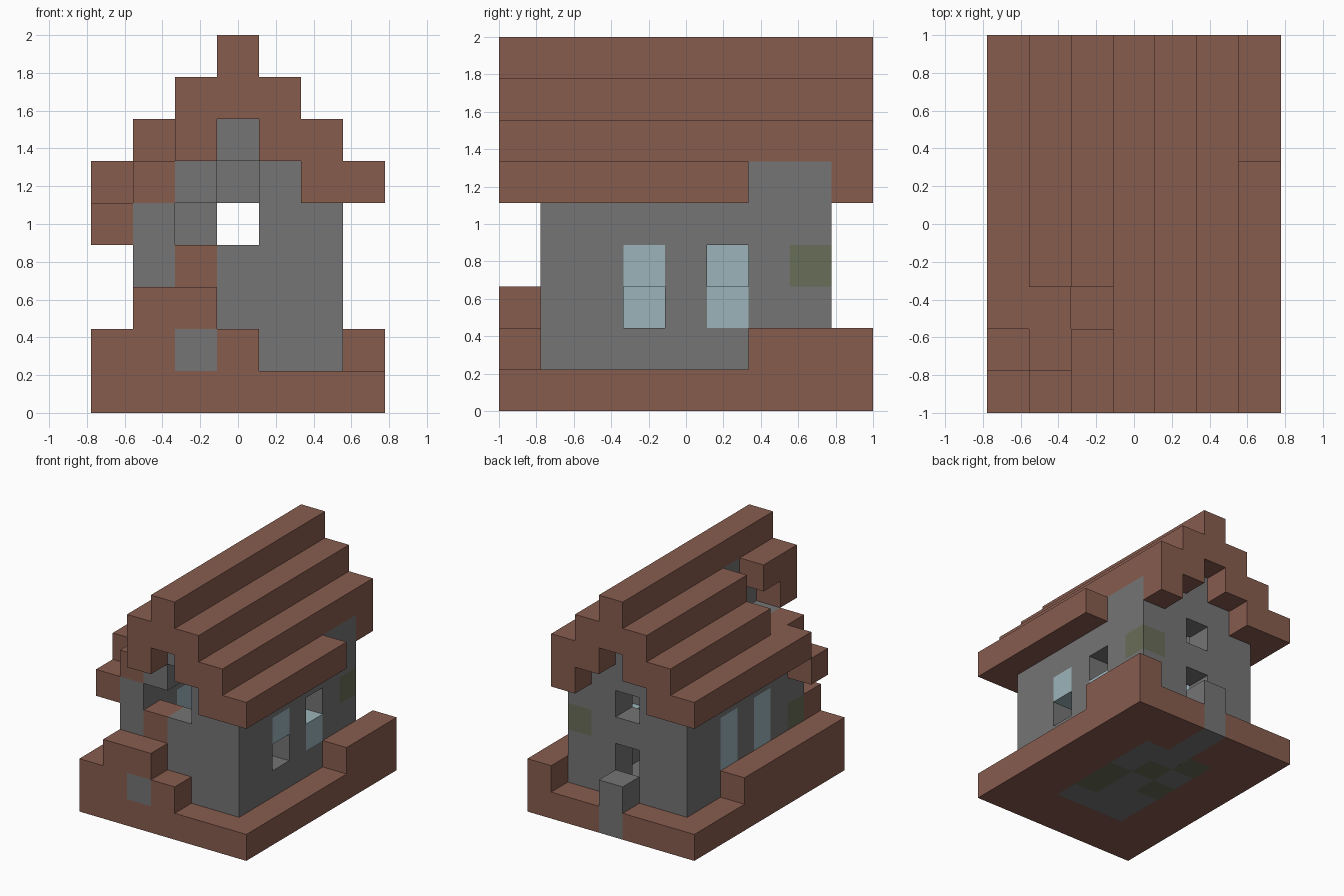
import bpy
import bmesh
from mathutils import Vector

if "Cube" in bpy.data.objects:
    bpy.data.objects.remove(bpy.data.objects["Cube"], do_unlink=True)

NX, NY, NZ = 7, 9, 9
S = 2 / NY


def material(name, r, g, b):
    m = bpy.data.materials.new(name)
    m.use_nodes = True
    m.diffuse_color = (r, g, b, 1)
    m.node_tree.nodes["Principled BSDF"].inputs["Base Color"].default_value = (r, g, b, 1)
    return m


BRICK = material("red brown brick", .245, .107, .076)
STONE = material("grey stone", .178, .178, .178)
GLASS = material("pale blue glass", .33, .456, .491)
MOSS = material("mossy stone", .141, .153, .098)

cells = {}      # block position -> part name
mats = {}       # part name -> material


def fill(part, mat, xs, ys, zs):
    """Fill a range of blocks; each range is an index or (first, last)."""
    mats[part] = mat
    spans = [range(r, r + 1) if isinstance(r, int) else range(r[0], r[1] + 1)
             for r in (xs, ys, zs)]
    for x in spans[0]:
        for y in spans[1]:
            for z in spans[2]:
                cells[x, y, z] = part


def clear(x, y, z):
    cells.pop((x, y, z), None)


# Base slab with a stone floor and moss patches
fill("base", BRICK, (0, 6), (0, 8), 0)
fill("floor", STONE, (2, 4), (2, 6), 0)
fill("floor", STONE, 3, (7, 8), 0)
for x, y in ((4, 4), (4, 3), (2, 4), (2, 6), (3, 5)):
    fill("floor_moss", MOSS, x, y, 0)
fill("back_step", STONE, 3, 8, (0, 1))

# Broken rim around the base
fill("base_rim", BRICK, 0, (0, 5), 1)
fill("base_rim", BRICK, 6, (6, 8), 1)
fill("base_rim", BRICK, (1, 3), 0, 1)
fill("front_ledge", BRICK, (1, 2), 0, 2)
fill("front_stone", STONE, 2, 0, 1)

# Four walls
for x in (1, 5):
    fill("side_walls", STONE, x, (1, 7), (1, 4))
    fill("side_walls", STONE, x, (1, 7), 5)
for y in (1, 7):
    fill("end_walls", STONE, (2, 4), y, (1, 5))
    fill("end_walls", STONE, 3, y, 6)

# Openings, door and windows
for hole in ((3, 1, 4), (3, 1, 5), (2, 1, 4), (3, 7, 4), (3, 7, 2), (3, 7, 1),
             (5, 3, 2), (5, 5, 3)):
    clear(*hole)
fill("door", BRICK, 2, 1, (1, 3))
fill("indoor_block", BRICK, 2, 2, 1)
for y in (3, 5):
    fill("windows", GLASS, 1, y, (2, 3))
fill("windows", GLASS, 5, 3, 3)
fill("windows", GLASS, 5, 5, 2)
fill("wall_moss", MOSS, 5, 7, 3)
fill("wall_moss", MOSS, 1, 1, 2)

# Stepped roof, with a stone lining below it and trim on both gables
fill("roof_lining", STONE, 3, (1, 7), 7)
fill("roof_lining", STONE, 4, (1, 7), 6)
fill("roof_lining", STONE, 2, (3, 7), 6)
fill("roof", BRICK, 3, (0, 8), 8)
for x, y0, y1, z in ((4, 0, 8, 7), (5, 0, 8, 6), (6, 0, 5, 5),
                     (2, 0, 1, 7), (2, 3, 8, 7), (1, 3, 8, 6), (0, 2, 8, 5)):
    fill("roof", BRICK, x, (y0, y1), z)
for y in (0, 8):
    for x, z in ((3, 7), (2, 6), (4, 6), (5, 5)):
        fill("gable_trim", BRICK, x, y, z)
fill("gable_trim", BRICK, 1, 8, 5)

# Collapsed corner of the roof
fill("fallen_roof", BRICK, 1, (1, 2), 5)
fill("fallen_roof", BRICK, 0, 1, 4)


def build(part):
    """Make one object from the exposed block faces of a part."""
    bm = bmesh.new()
    origin = Vector((-NX / 2, -NY / 2, 0))
    for pos, owner in cells.items():
        if owner != part:
            continue
        for axis in range(3):
            for side in (0, 1):
                near = list(pos)
                near[axis] += 2 * side - 1
                if tuple(near) in cells:
                    continue
                u, v = (axis + 1) % 3, (axis + 2) % 3
                corners = []
                for du, dv in ((0, 0), (1, 0), (1, 1), (0, 1)):
                    p = Vector(pos) + origin
                    p[axis] += side
                    p[u] += du
                    p[v] += dv
                    corners.append(bm.verts.new(p * S))
                bm.faces.new(corners if side else corners[::-1])
    # Join blocks into clean flat surfaces
    bmesh.ops.remove_doubles(bm, verts=bm.verts, dist=S / 100)
    bmesh.ops.dissolve_limit(bm, angle_limit=.01, verts=bm.verts, edges=bm.edges)
    mesh = bpy.data.meshes.new(part)
    bm.to_mesh(mesh)
    bm.free()
    mesh.materials.append(mats[part])
    bpy.context.collection.objects.link(bpy.data.objects.new(part, mesh))


for part in mats:
    build(part)
